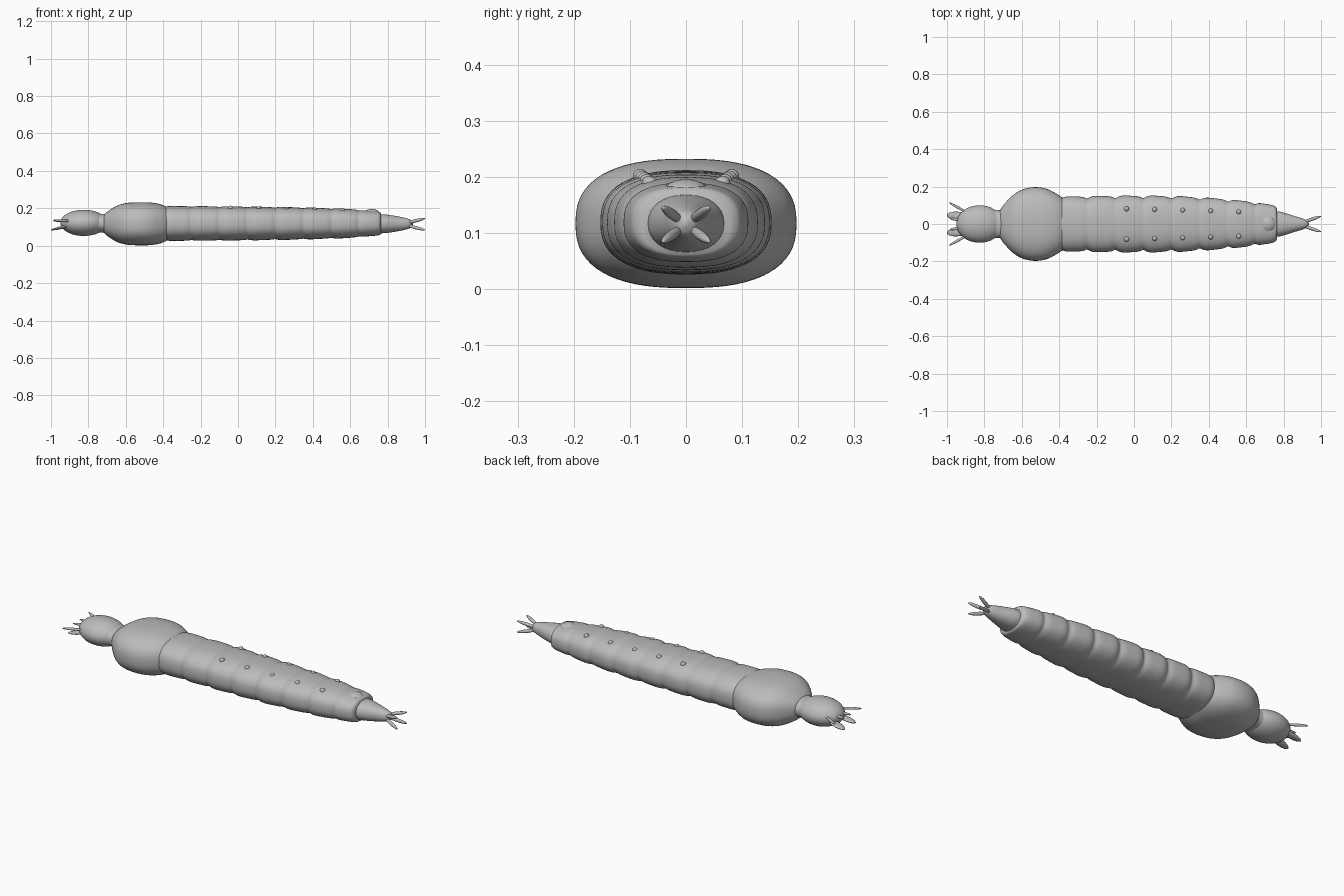
import bpy, bmesh, math
from mathutils import Vector

if "Cube" in bpy.data.objects:
    bpy.data.objects.remove(bpy.data.objects["Cube"], do_unlink=True)

grey = bpy.data.materials.new("soft_grey")
grey.use_nodes = True
GREY = (0.5, 0.5, 0.5, 1)
grey.diffuse_color = GREY
grey.node_tree.nodes["Principled BSDF"].inputs["Base Color"].default_value = GREY
MID = 0.117


def finish(name, bm):
    """Turn a bmesh into a smooth grey object."""
    bmesh.ops.recalc_face_normals(bm, faces=bm.faces)
    mesh = bpy.data.meshes.new(name)
    bm.to_mesh(mesh)
    bm.free()
    mesh.materials.append(grey)
    mesh.shade_smooth()
    obj = bpy.data.objects.new(name, mesh)
    bpy.context.collection.objects.link(obj)
    return obj


def loft(name, stations, power=2.5, sides=64):
    """Skin rounded-box rings; each station is x, half width, half height, centre z."""
    bm = bmesh.new()
    rings = []
    for x, hy, hz, cz in stations:
        ring = []
        for i in range(sides):
            a = math.tau * i / sides
            c, s = math.cos(a), math.sin(a)
            y = math.copysign(abs(c) ** (2 / power), c) * hy
            z = math.copysign(abs(s) ** (2 / power), s) * hz
            ring.append(bm.verts.new((x, y, cz + z)))
        rings.append(ring)
    for a, b in zip(rings, rings[1:]):
        for i in range(sides):
            j = (i + 1) % sides
            bm.faces.new((a[i], a[j], b[j], b[i]))
    bm.faces.new(rings[0])
    bm.faces.new(rings[-1])
    return finish(name, bm)


def smooth_profile(points, steps=6):
    """Catmull-Rom through the stations."""
    p = [Vector(q) for q in [points[0]] + points + [points[-1]]]
    out = []
    for a, b, c, d in zip(p, p[1:], p[2:], p[3:]):
        for k in range(steps):
            t = k / steps
            out.append(b + (c - a) * t / 2 + (2 * a - 5 * b + 4 * c - d) * t * t / 2
                       + (3 * b - a - 3 * c + d) * t ** 3 / 2)
    return out + [p[-1]]


def ellipsoid(name, centre, radii, direction=(1, 0, 0), segments=20):
    """Ellipsoid with its long x axis turned to the given direction."""
    bm = bmesh.new()
    bmesh.ops.create_uvsphere(bm, u_segments=segments, v_segments=segments // 2, radius=1)
    bmesh.ops.scale(bm, vec=radii, verts=bm.verts)
    obj = finish(name, bm)
    obj.location = centre
    obj.rotation_euler = Vector(direction).to_track_quat('X', 'Z').to_euler()
    return obj


def spindle(name, start, end, width, thickness):
    """Slim leaf-shaped part between two points."""
    a, b = Vector(start), Vector(end)
    return ellipsoid(name, (a + b) / 2, ((b - a).length / 2, width, thickness), b - a)


# Head and swollen thorax
ellipsoid("head", (-0.825, 0, 0.122), (0.125, 0.1, 0.07), segments=48)
loft("neck", smooth_profile([(-0.8, 0.09, 0.06, 0.12), (-0.74, 0.075, 0.05, 0.12),
                             (-0.66, 0.08, 0.055, 0.118)]), 2.2)
loft("thorax", smooth_profile([
    (-0.725, 0.055, 0.035, MID), (-0.71, 0.085, 0.055, MID), (-0.68, 0.122, 0.078, MID),
    (-0.64, 0.16, 0.1, MID), (-0.59, 0.187, 0.112, MID), (-0.53, 0.197, 0.115, MID),
    (-0.47, 0.189, 0.114, MID), (-0.42, 0.165, 0.106, MID), (-0.38, 0.138, 0.09, MID),
    (-0.35, 0.1, 0.07, MID)]))

# Segmented abdomen: each ring bulges and narrows at its grooves
edges = [-0.395, -0.245, -0.092, 0.058, 0.208, 0.358, 0.508, 0.648, 0.765]
widths = [0.147, 0.15, 0.151, 0.15, 0.146, 0.137, 0.124, 0.107]
heights = [0.093, 0.092, 0.091, 0.089, 0.087, 0.083, 0.078, 0.068]
stations = []
for i, (hy, hz) in enumerate(zip(widths, heights)):
    x0, x1 = edges[i], edges[i + 1]
    taper = 0.02 + 0.022 * i
    for k in range(16):
        t = k / 16
        u = 2 * t - 1
        fy = 1 - 0.1 * abs(u) ** 4 - taper * u * 0.5
        fz = 1 - 0.05 * abs(u) ** 4 - taper * u * 0.4
        stations.append((x0 + (x1 - x0) * t, hy * fy, hz * fz, 0.119))
stations.append((edges[-1], 0.078, 0.056, 0.117))
loft("abdomen", stations)

# Pointed tail with a low hump in front of it
loft("tail_tip", smooth_profile([
    (0.74, 0.07, 0.052, MID), (0.78, 0.066, 0.05, MID), (0.81, 0.058, 0.047, MID),
    (0.86, 0.042, 0.039, MID), (0.9, 0.03, 0.03, MID), (0.925, 0.018, 0.02, MID),
    (0.935, 0.004, 0.005, MID)]), 2.2, 32)
ellipsoid("tail_hump", (0.715, 0, 0.168), (0.045, 0.045, 0.028))

# Paired parts on the model's left (+y in plan) and right flanks
for side, label in ((1, "far"), (-1, "near")):
    spindle(label + "_antenna", (-0.89, side * 0.06, 0.132), (-0.99, side * 0.115, 0.136), 0.007, 0.007)
    spindle(label + "_palp", (-0.91, side * 0.018, 0.135), (-0.985, side * 0.03, 0.132), 0.008, 0.006)
    spindle(label + "_mandible", (-0.88, side * 0.035, 0.112), (-1.0, side * 0.048, 0.084), 0.024, 0.008)
    for z_side, level in ((1, "upper"), (-1, "lower")):
        spindle(f"{label}_{level}_tail_prong", (0.9, side * 0.008, 0.115 + z_side * 0.006),
                (1.0, side * 0.042, 0.115 + z_side * 0.031), 0.009, 0.009)
    for i in range(5):
        y = 0.083 - 0.004 * i
        z = 0.203 - 0.003 * i
        spindle(f"{label}_back_knob_{i + 1}", (-0.04 + 0.15 * i, side * (y - 0.012), z - 0.018),
                (-0.04 + 0.15 * i, side * (y + 0.006), z + 0.009), 0.014, 0.014)
